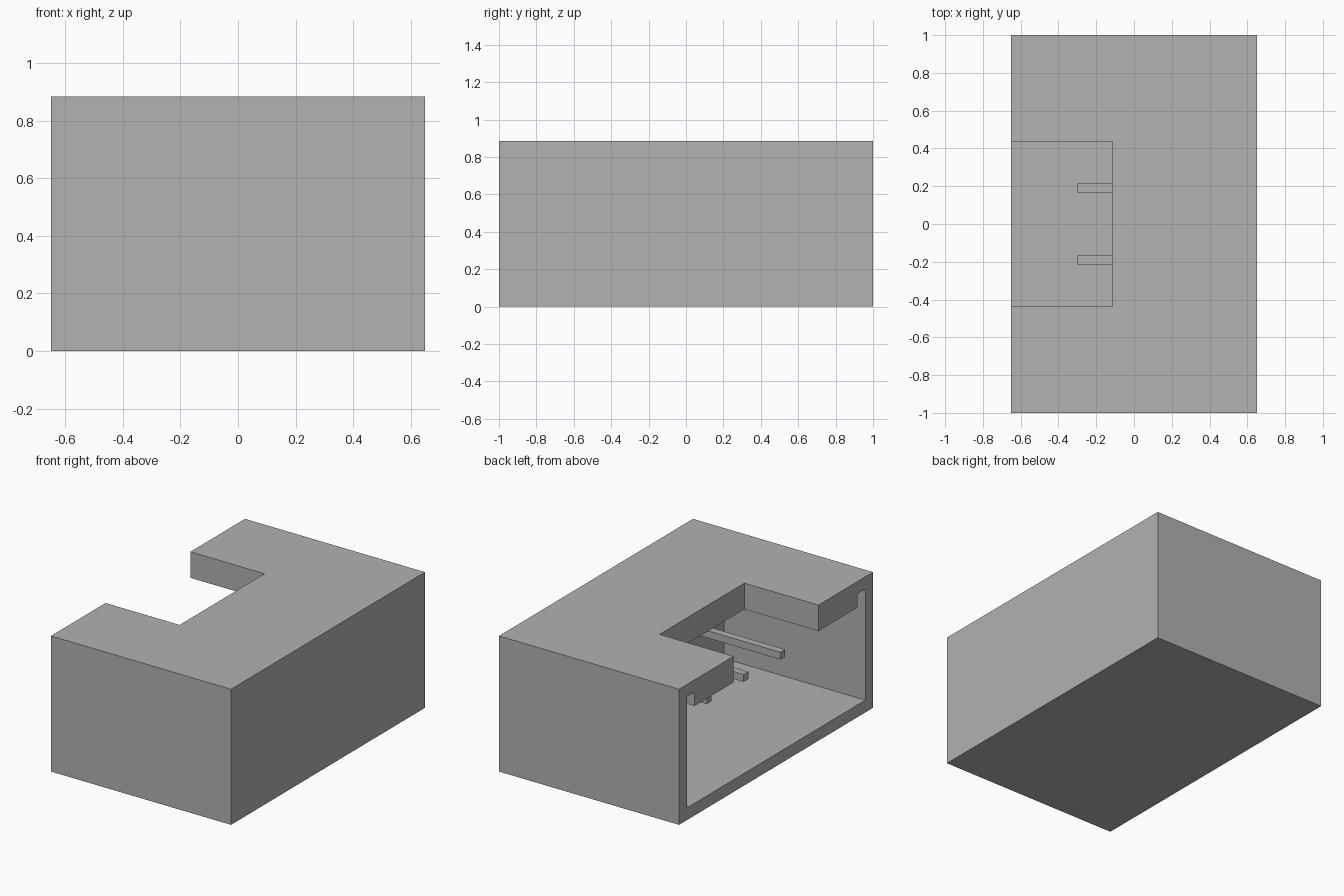
import bpy
import bmesh
from mathutils import Vector

cube = bpy.data.objects.get("Cube")
if cube:
    bpy.data.objects.remove(cube, do_unlink=True)

# Single plain grey finish
grey = bpy.data.materials.new("plain_grey")
grey.use_nodes = True
colour = (0.445, 0.445, 0.445, 1.0)
grey.diffuse_color = colour
grey.node_tree.nodes["Principled BSDF"].inputs["Base Color"].default_value = colour


def prism(name, outline, sweep):
    """Solid made by sweeping a flat outline along a vector."""
    bm = bmesh.new()
    face = bm.faces.new([bm.verts.new(p) for p in outline])
    swept = bmesh.ops.extrude_face_region(bm, geom=[face], use_keep_orig=True)
    moved = [g for g in swept["geom"] if isinstance(g, bmesh.types.BMVert)]
    bmesh.ops.translate(bm, verts=moved, vec=Vector(sweep))
    bmesh.ops.recalc_face_normals(bm, faces=bm.faces)
    mesh = bpy.data.meshes.new(name)
    bm.to_mesh(mesh)
    bm.free()
    mesh.materials.append(grey)
    obj = bpy.data.objects.new(name, mesh)
    bpy.context.collection.objects.link(obj)
    return obj


def box(name, x, y, z):
    outline = [(x[0], y[0], z[0]), (x[1], y[0], z[0]),
               (x[1], y[1], z[0]), (x[0], y[1], z[0])]
    return prism(name, outline, (0, 0, z[1] - z[0]))


def cut(target, cutter):
    """Subtract the cutter and remove it."""
    cutter.hide_render = True
    mod = target.modifiers.new("cut", "BOOLEAN")
    mod.operation = "DIFFERENCE"
    mod.solver = "EXACT"
    mod.object = cutter
    bpy.context.view_layer.objects.active = target
    bpy.ops.object.modifier_apply(modifier=mod.name)
    bpy.data.objects.remove(cutter, do_unlink=True)


W, L, H = 0.65, 1.0, 0.885      # half width, half length, height
BACK = 0.37                     # inner face of the thick wall
WALL, FLOOR, CEILING = 0.92, 0.08, 0.805
PANEL, PANEL_Z = 0.84, 0.715    # thickened roof, leaving grooves at the walls

# Housing, open on one long side
housing = box("housing", (-W, W), (-L, L), (0, H))

# Inner cavity with a groove along each end wall
half = [(WALL, FLOOR), (WALL, CEILING), (PANEL, CEILING), (PANEL, PANEL_Z)]
section = half + [(-y, z) for y, z in reversed(half)]
cut(housing, prism("cavity", [(-W - 0.1, y, z) for y, z in section],
                   (BACK + W + 0.1, 0, 0)))

# Rectangular notch through the roof
cut(housing, box("notch", (-W - 0.1, -0.115), (-0.4375, 0.4375), (0.6, H + 0.1)))

# Row of square pegs standing out from the inner wall
for i, y in enumerate((-0.57, -0.19, 0.19, 0.57)):
    box(f"peg_{i + 1}", (-0.30, BACK + 0.02), (y - 0.024, y + 0.024), (0.394, 0.442))
